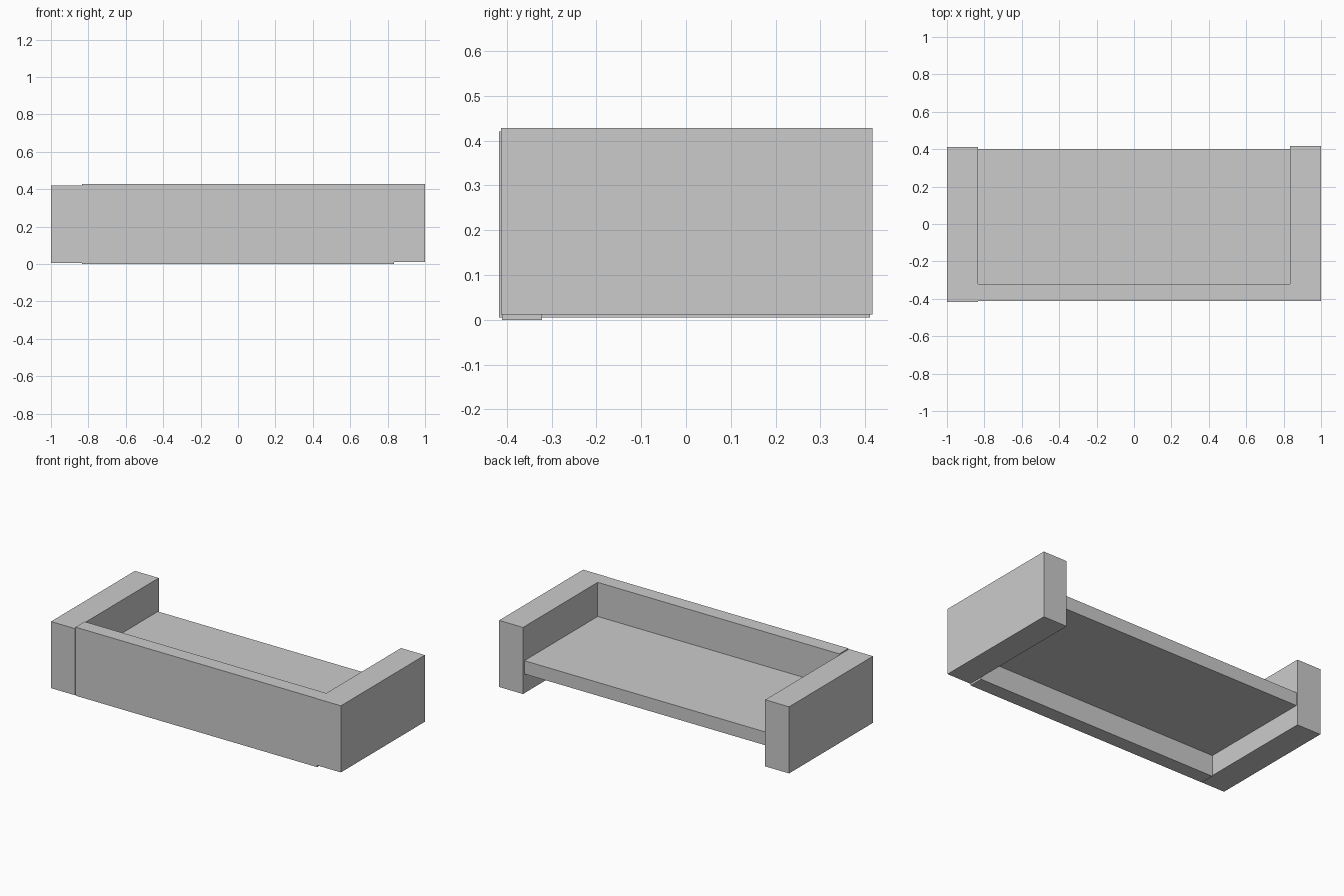
import bpy

if "Cube" in bpy.data.objects:
    bpy.data.objects.remove(bpy.data.objects["Cube"])


def box(name, x, y, z):
    """Box spanning the given (min, max) ranges."""
    spans = (x, y, z)
    bpy.ops.mesh.primitive_cube_add(size=1, location=[(a + b) / 2 for a, b in spans])
    obj = bpy.context.object
    obj.name = name
    obj.scale = [b - a for a, b in spans]
    bpy.ops.object.transform_apply(location=False, rotation=False, scale=True)
    return obj


# End blocks, the right one sitting slightly higher and further back
box("left_arm", (-1.0, -0.835), (-0.417, 0.411), (0.007, 0.423))
box("right_arm", (0.835, 1.0), (-0.413, 0.416), (0.014, 0.43))

# Long upright panel between the arms
box("long_panel", (-0.835, 0.835), (-0.411, -0.321), (0.002, 0.43))

# Raised slab behind the panel
box("seat", (-0.835, 0.835), (-0.321, 0.402), (0.134, 0.217))

# Settle everything exactly on the floor
for obj in bpy.context.scene.objects:
    obj.location.z -= 0.002
